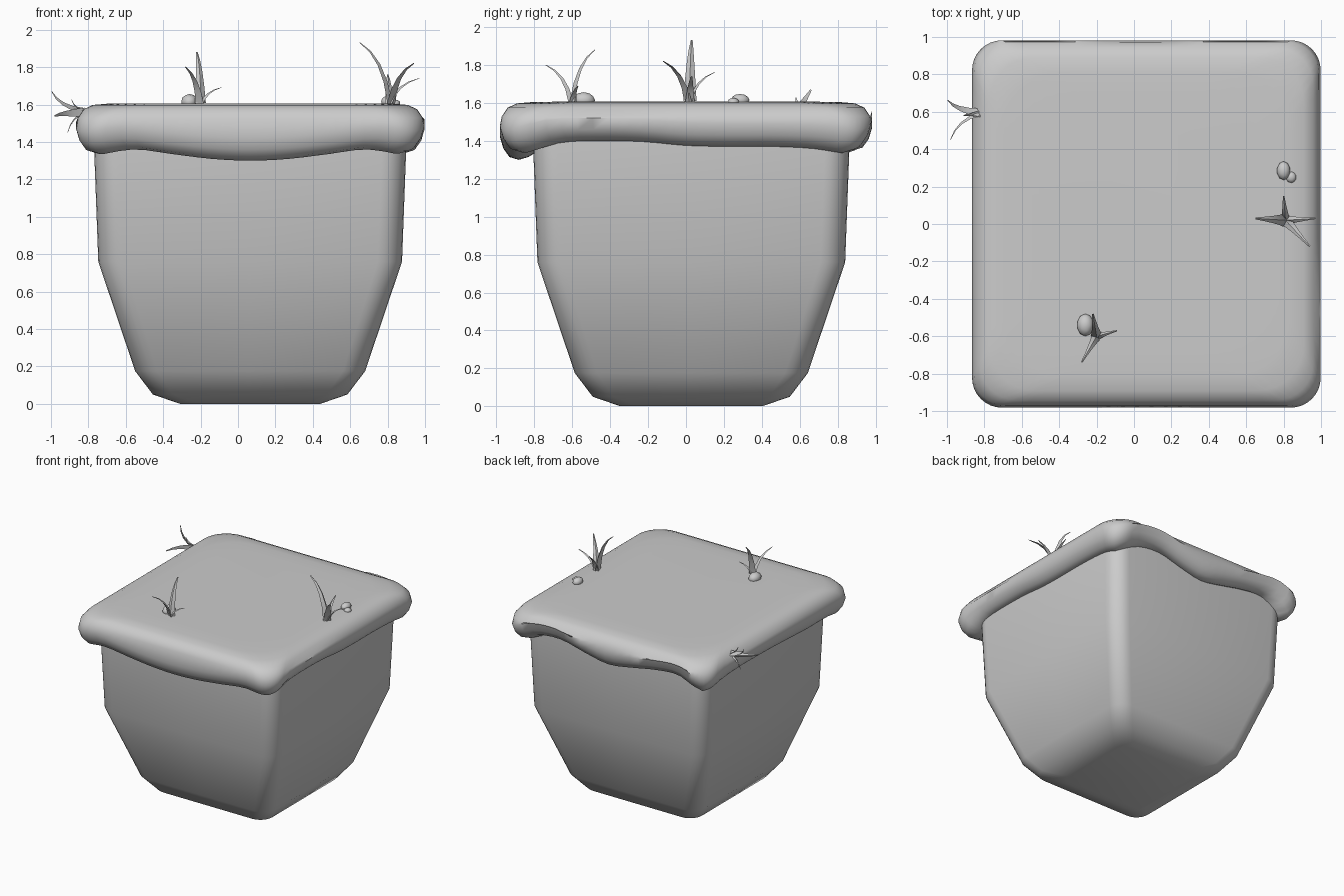
import bpy, bmesh, math
from mathutils import Vector, Matrix

if "Cube" in bpy.data.objects:
    bpy.data.objects.remove(bpy.data.objects["Cube"])


def finish(bm, name, angle=None):
    bmesh.ops.recalc_face_normals(bm, faces=bm.faces)
    me = bpy.data.meshes.new(name)
    bm.to_mesh(me)
    bm.free()
    ob = bpy.data.objects.new(name, me)
    bpy.context.collection.objects.link(ob)
    if angle:
        bpy.ops.object.select_all(action='DESELECT')
        ob.select_set(True)
        bpy.context.view_layer.objects.active = ob
        bpy.ops.object.shade_smooth_by_angle(angle=math.radians(angle))
    return ob


def rounded_rect(hx, hy, r, m, n):
    """Points (x, y, side, fraction along side), starting mid-corner, front side first."""
    pts = []
    for k in range(4):
        a, b = (hx, hy) if k % 2 == 0 else (hy, hx)
        side = []
        for i in range(n):
            t = math.radians(45 * (1 - i / n))
            side.append((-a + r - r * math.sin(t), -b + r - r * math.cos(t)))
        for i in range(m):
            side.append((-(a - r) + 2 * (a - r) * i / m, -b))
        for i in range(n):
            t = math.radians(45 * i / n)
            side.append((a - r + r * math.sin(t), -b + r - r * math.cos(t)))
        c, s = round(math.cos(k * math.pi / 2)), round(math.sin(k * math.pi / 2))
        pts += [(u * c - v * s, u * s + v * c, k, u / (2 * a) + 0.5) for u, v in side]
    return pts


def loft(bm, rings, closed=False):
    rows = [[bm.verts.new(p) for p in ring] for ring in rings]
    for r0, r1 in zip(rows, rows[1:]):
        for i in range(len(r0)):
            j = (i + 1) % len(r0)
            bm.faces.new((r0[i], r0[j], r1[j], r1[i]))
    bm.faces.new(rows[0])
    bm.faces.new(rows[-1])


# Tapered earth block
bm = bmesh.new()
profile = [(0.375, 0, 0.10), (0.52, 0.05, 0.11), (0.615, 0.175, 0.12),
           (0.812, 0.76, 0.13), (0.835, 1.38, 0.13), (0.835, 1.5, 0.13)]
loft(bm, [[(x + 0.065, y + 0.028, z) for x, y, _, _ in rounded_rect(h, h, r, 2, 3)]
          for h, z, r in profile])
finish(bm, "earth_block", 60)

# Height of the wavy lower edge along front, right, back and left
waves = [
    [1.33, 1.36, 1.335, 1.31, 1.30, 1.31, 1.335, 1.36, 1.33],
    [1.33, 1.39, 1.40, 1.395, 1.375, 1.37, 1.37, 1.36, 1.33],
    [1.33, 1.42, 1.44, 1.39, 1.35, 1.38, 1.42, 1.43, 1.33],
    [1.33, 1.37, 1.385, 1.385, 1.38, 1.37, 1.36, 1.36, 1.33],
]


def edge_z(k, f):
    w = waves[k]
    f = max(0, min(7.999, f * 8))
    i = int(f)
    t = f - i
    p0, p1, p2, p3 = w[max(i - 1, 0)], w[i], w[i + 1], w[min(i + 2, 8)]
    return 0.5 * (2 * p1 + (p2 - p0) * t + (2 * p0 - 5 * p1 + 4 * p2 - p3) * t * t
                  + (3 * p1 - p0 - 3 * p2 + p3) * t ** 3)


# Overhanging turf: (inset, height, corner radius, is height measured from the edge)
lip = [(0.21, 0.05, 0.10, True), (0.15, 0.015, 0.12, True), (0.10, 0.0, 0.13, True),
       (0.05, 0.015, 0.14, True), (0.018, 0.06, 0.15, True), (0.0, 0.12, 0.16, True),
       (0.01, 1.53, 0.17, False), (0.04, 1.575, 0.20, False), (0.09, 1.598, 0.25, False),
       (0.17, 1.605, 0.31, False), (0.3, 1.607, 0.36, False)]
bm = bmesh.new()
rings = []
for d, h, r, rel in lip:
    rings.append([(x + 0.066, y, edge_z(k, f) + h if rel else h)
                  for x, y, k, f in rounded_rect(0.932 - d, 0.982 - d, r, 20, 4)])
loft(bm, rings)
finish(bm, "turf_top", 60)


def blade(bm, base, tip, width, up):
    """Bent, tapering blade with a triangular section."""
    base, tip, up = Vector(base), Vector(tip), Vector(up)
    ctrl = base + up * (tip - base).dot(up) * 0.55 + (tip - base) * 0.2
    rings = []
    for i in range(5):
        t = i / 4
        p = base * (1 - t) ** 2 + ctrl * 2 * t * (1 - t) + tip * t * t
        d = ((ctrl - base) * (1 - t) + (tip - ctrl) * t).normalized()
        side = d.cross(up + (tip - base).cross(up) * 0.01).normalized()
        out = side.cross(d)
        w = width * (1 - 0.85 * t) * 0.5
        rings.append([p + side * w, p - side * w, p + out * w * 0.7])
    loft(bm, rings)


# Grass tufts: base, growing direction, blades as (tip, width)
tufts = {
    "grass_front": ((-0.2, -0.6, 1.59), (0, 0, 1), [
        ((-0.22, -0.48, 1.88), 0.06), ((-0.28, -0.74, 1.80), 0.05),
        ((-0.09, -0.57, 1.69), 0.04)]),
    "grass_right": ((0.81, 0.02, 1.59), (0, 0, 1), [
        ((0.65, 0.03, 1.93), 0.07), ((0.94, -0.12, 1.82), 0.06),
        ((0.97, 0.03, 1.74), 0.05), ((0.80, 0.15, 1.76), 0.05)]),
    "grass_left": ((-0.81, 0.59, 1.56), (-1, 0, 0), [
        ((-0.995, 0.66, 1.67), 0.055), ((-0.98, 0.45, 1.54), 0.05),
        ((-0.91, 0.58, 1.45), 0.035), ((-0.89, 0.58, 1.63), 0.035)]),
}
for name, (base, up, blades) in tufts.items():
    bm = bmesh.new()
    for tip, w in blades:
        off = (Vector(tip) - Vector(base)) * 0.06
        blade(bm, Vector(base) + off, tip, w, up)
    finish(bm, name, 30)

# Pebbles
for i, (loc, size) in enumerate([((-0.26, -0.54, 1.615), (0.045, 0.06, 0.042)),
                                 ((0.80, 0.285, 1.615), (0.036, 0.05, 0.033)),
                                 ((0.84, 0.25, 1.607), (0.028, 0.03, 0.02))]):
    bm = bmesh.new()
    bmesh.ops.create_icosphere(bm, subdivisions=2, radius=1)
    bm.transform(Matrix.Translation(loc) @ Matrix.Diagonal((*size, 1)))
    finish(bm, f"pebble_{i + 1}", 60)
